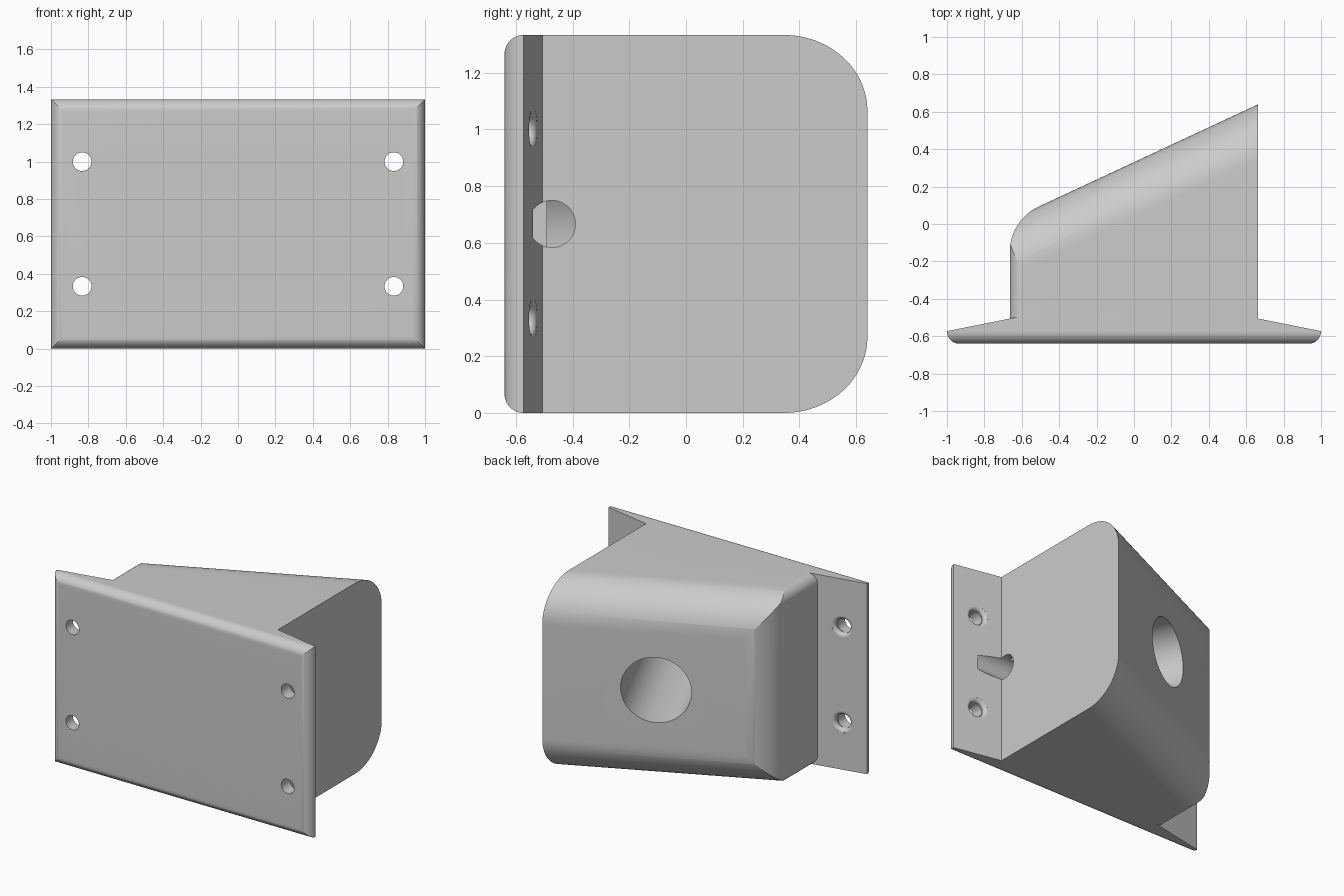
import bpy, bmesh, math
from mathutils import Vector, Matrix

if "Cube" in bpy.data.objects:
    bpy.data.objects.remove(bpy.data.objects["Cube"])

H = 4 / 3                 # overall height
X = 0.664                 # half width of the housing
S = 0.466                 # slope of the angled face
ANG = math.atan(S)
MID = 0.64 - S * X        # y of the angled face at x = 0


def rounded(points, seg=16):
    """Outline from (u, v, radius) corners, each arc tangent to both sides."""
    out = []
    for i, (u, v, r) in enumerate(points):
        p = Vector((u, v))
        if r == 0:
            out.append(p)
            continue
        a = (Vector(points[i - 1][:2]) - p).normalized()
        b = (Vector(points[(i + 1) % len(points)][:2]) - p).normalized()
        half = a.angle(b) / 2
        c = p + (a + b).normalized() * r / math.sin(half)
        t = r / math.tan(half)
        s, e = p + a * t - c, p + b * t - c
        sweep = s.angle(e)
        for k in range(seg + 1):
            f = k / seg
            out.append(c + (s * math.sin((1 - f) * sweep) + e * math.sin(f * sweep)) / math.sin(sweep))
    return out


def make(name, bm):
    bmesh.ops.recalc_face_normals(bm, faces=bm.faces)
    me = bpy.data.meshes.new(name)
    bm.to_mesh(me)
    bm.free()
    ob = bpy.data.objects.new(name, me)
    bpy.context.collection.objects.link(ob)
    return ob


def prism(name, outline, place, lo, hi):
    """Extrude an outline; place(u, v, w) maps to world space."""
    bm = bmesh.new()
    a = [bm.verts.new(place(p[0], p[1], lo)) for p in outline]
    b = [bm.verts.new(place(p[0], p[1], hi)) for p in outline]
    bm.faces.new(a)
    bm.faces.new(b[::-1])
    for i in range(len(a)):
        j = (i + 1) % len(a)
        bm.faces.new((a[i], a[j], b[j], b[i]))
    return make(name, bm)


def lathe(name, profile, matrix, seg=48):
    """Solid of revolution from (radius, height) rings."""
    bm = bmesh.new()
    rings = [[bm.verts.new(matrix @ Vector((r * math.cos(t), r * math.sin(t), h)))
              for t in (2 * math.pi * k / seg for k in range(seg))] for r, h in profile]
    for a, b in zip(rings, rings[1:]):
        for i in range(seg):
            j = (i + 1) % seg
            bm.faces.new((a[i], a[j], b[j], b[i]))
    bm.faces.new(rings[0])
    bm.faces.new(rings[-1])
    return make(name, bm)


def combine(base, other, operation):
    mod = base.modifiers.new(operation, 'BOOLEAN')
    mod.operation, mod.object, mod.solver = operation, other, 'EXACT'
    bpy.context.view_layer.objects.active = base
    bpy.ops.object.modifier_apply(modifier=mod.name)
    bpy.data.objects.remove(other, do_unlink=True)


def plan(u, v, w):
    return (u, v, w)


def side(u, v, w):
    return (w, u, v)


def front(u, v, w):
    return (u, w, v)


def along_slope(u, v, w):
    d, n = Vector((math.cos(ANG), math.sin(ANG), 0)), Vector((-math.sin(ANG), math.cos(ANG), 0))
    return Vector((0, MID, v)) + d * w + n * u


# Mounting plate: wedge-backed flange with rounded front edges
R = 0.066
plate = prism("mounting_bracket", rounded([(-1, -0.64, R), (1, -0.64, R), (1, -0.573, 0),
                                           (0.5, -0.473, 0), (-0.5, -0.473, 0), (-1, -0.573, 0)]),
              plan, 0, H)
combine(plate, prism("plate_edges", rounded([(-0.64, 0, R), (-0.3, 0, 0), (-0.3, H, 0), (-0.64, H, R)]),
                     side, -1.5, 1.5), 'INTERSECT')

# Housing: angled block with rounded corner, rounded back edges and soft left edges
big, small = 0.267, 0.067
housing = prism("housing", rounded([(-X, -0.55, 0), (X, -0.55, 0), (X, 0.64, 0),
                                    (-X, 0.64 - 2 * X * S, big)], 24), plan, 0, H)
combine(housing, prism("back_edges", rounded([(-2, 0, 0), (0, 0, big), (0, H, big), (-2, H, 0)], 24),
                       along_slope, -3, 3), 'INTERSECT')
combine(housing, prism("left_edges", rounded([(-X, 0, small), (1, 0, 0), (1, H, 0), (-X, H, small)]),
                       front, -2, 2), 'INTERSECT')
combine(plate, housing, 'UNION')

# Large bore square to the angled face, with a flat floor
bore = lathe("bore", [(0.228, -1.5), (0.228, 0.3)],
             Matrix.Translation((0, MID, H / 2)) @ Matrix.Rotation(ANG, 4, 'Z')
             @ Matrix.Rotation(-math.pi / 2, 4, 'X'), 64)
combine(bore, prism("bore_floor", [(-2, -0.49), (2, -0.49), (2, 2), (-2, 2)], plan, -1, 3), 'INTERSECT')
combine(plate, bore, 'DIFFERENCE')

# Cable passage from the right side into the bore
combine(plate, lathe("cable_passage", [(0.083, 0.3), (0.083, 0.833)],
                     Matrix.Translation((0, -0.473, H / 2)) @ Matrix.Rotation(math.pi / 2, 4, 'Y')), 'DIFFERENCE')

# Four screw holes with rounded rims on the sloped back of the flange
f = 0.024
rim = [(0.05, -f - 0.005)] + [(0.05 + f * (1 - math.cos(t)), f * (math.sin(t) - 1))
                              for t in (math.pi / 2 * k / 8 for k in range(9))] + [(0.05 + f, 0.02)]
for sx in (-1, 1):
    for z in (H / 4, H * 3 / 4):
        spot = Matrix.Translation((sx * 0.833, -0.54, z))
        up = Matrix.Rotation(-math.pi / 2, 4, 'X')
        combine(plate, lathe("screw_hole", [(0.05, -0.3), (0.05, 0.03)], spot @ up), 'DIFFERENCE')
        tilt = Matrix.Rotation(-sx * math.atan(0.2), 4, 'Z')
        combine(plate, lathe("hole_rim", rim, spot @ tilt @ up), 'DIFFERENCE')

# Single grey finish
grey = bpy.data.materials.new("grey")
grey.diffuse_color = (0.6, 0.6, 0.6, 1)
grey.use_nodes = True
grey.node_tree.nodes["Principled BSDF"].inputs["Base Color"].default_value = grey.diffuse_color
plate.data.materials.clear()
plate.data.materials.append(grey)
for p in plate.data.polygons:
    p.material_index = 0
bpy.ops.object.select_all(action='DESELECT')
plate.select_set(True)
bpy.context.view_layer.objects.active = plate
bpy.ops.object.shade_smooth_by_angle(angle=math.radians(20))
